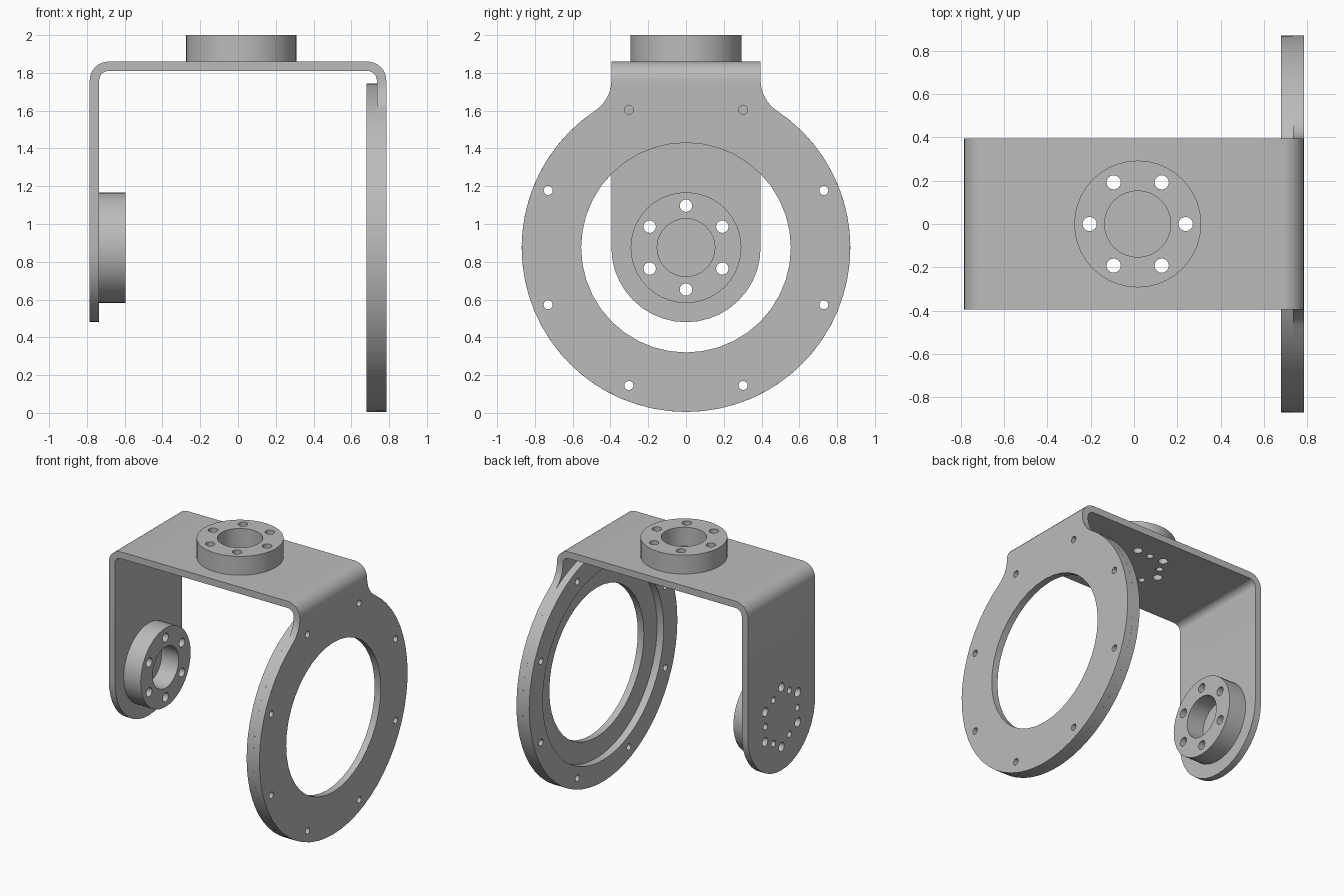
import bpy, bmesh
from math import sin, cos, pi, atan2, hypot, radians
from mathutils import Matrix, Vector

if "Cube" in bpy.data.objects:
    bpy.data.objects.remove(bpy.data.objects["Cube"])

HALF_X, HALF_Y, TOP, WALL = 0.785, 0.395, 1.86, 0.05
AXIS_Z, RING_R, BORE_R, RECESS_R, BOLT_R = 0.875, 0.87, 0.555, 0.71, 0.79
BEND = 0.10
JOIN_Z = TOP - BEND          # height where the bends meet the legs
HORN_X = 0.017               # centre of the top horn

metal = bpy.data.materials.new("grey metal")
metal.use_nodes = True
GREY = (0.5, 0.5, 0.5, 1)
metal.diffuse_color = GREY
metal.node_tree.nodes["Principled BSDF"].inputs["Base Color"].default_value = GREY


def arc(cx, cy, r, a0, a1, n):
    angles = [a0 + (a1 - a0) * i / n for i in range(n + 1)]
    return [(cx + r * cos(a), cy + r * sin(a)) for a in angles]


def prism(bm, points, push):
    """Extrude a closed outline of 3D points along a vector."""
    face = bm.faces.new([bm.verts.new(p) for p in points])
    out = bmesh.ops.extrude_face_region(bm, geom=[face], use_keep_orig=True)
    verts = [g for g in out["geom"] if isinstance(g, bmesh.types.BMVert)]
    bmesh.ops.translate(bm, verts=verts, vec=push)


def cylinder(bm, centre, axis, r, depth, segments):
    turn = Matrix.Rotation(pi / 2, 4, 'Y') if axis == 'X' else Matrix()
    bmesh.ops.create_cone(bm, cap_ends=True, segments=segments, radius1=r, radius2=r,
                          depth=depth, matrix=Matrix.Translation(centre) @ turn)


def bolt_circle(bm, centre, axis, radius, hole, count, start, depth):
    for i in range(count):
        a = start + 2 * pi * i / count
        u, v = radius * cos(a), radius * sin(a)
        offset = Vector((0, u, v)) if axis == 'X' else Vector((u, v, 0))
        cylinder(bm, Vector(centre) + offset, axis, hole, depth, 16)


def make(name, bm):
    bmesh.ops.recalc_face_normals(bm, faces=bm.faces)
    mesh = bpy.data.meshes.new(name)
    bm.to_mesh(mesh)
    bm.free()
    mesh.materials.append(metal)
    obj = bpy.data.objects.new(name, mesh)
    bpy.context.collection.objects.link(obj)
    return obj


def cut(obj, bm):
    """Drill the cutter volumes out of an object and smooth its curves."""
    cutter = make("cutter", bm)
    cutter.hide_render = True
    mod = obj.modifiers.new("holes", 'BOOLEAN')
    mod.operation, mod.solver, mod.object = 'DIFFERENCE', 'EXACT', cutter
    bpy.ops.object.select_all(action='DESELECT')
    obj.select_set(True)
    bpy.context.view_layer.objects.active = obj
    bpy.ops.object.modifier_apply(modifier=mod.name)
    bpy.data.objects.remove(cutter)
    bpy.ops.object.shade_smooth_by_angle(angle=radians(30))


# Bent bracket: top sheet with two rounded corners
bm = bmesh.new()
bx = HALF_X - BEND
outer = arc(bx, JOIN_Z, BEND, 0, pi / 2, 8) + arc(-bx, JOIN_Z, BEND, pi / 2, pi, 8)
inner = arc(bx, JOIN_Z, BEND - WALL, 0, pi / 2, 8) + arc(-bx, JOIN_Z, BEND - WALL, pi / 2, pi, 8)
prism(bm, [(x, -HALF_Y, z) for x, z in outer + inner[::-1]], (0, 2 * HALF_Y, 0))

# Right leg with a round end
leg = [(HALF_Y, JOIN_Z)] + arc(0, AXIS_Z, HALF_Y, 0, -pi, 20) + [(-HALF_Y, JOIN_Z)]
prism(bm, [(-HALF_X, y, z) for y, z in leg], (WALL, 0, 0))

# Left ring plate, with a neck blended into the bracket by concave fillets
rise = JOIN_Z - AXIS_Z
fillet = (HALF_Y ** 2 + rise ** 2 - RING_R ** 2) / (2 * (RING_R - HALF_Y))
tangent = atan2(rise, HALF_Y + fillet)
neck = arc(HALF_Y + fillet, JOIN_Z, fillet, pi, pi + tangent, 8)
plate = neck + arc(0, AXIS_Z, RING_R, tangent, -pi - tangent, 48)[1:-1]
plate += [(-y, z) for y, z in reversed(neck)]
prism(bm, [(HALF_X - WALL, y, z) for y, z in plate], (WALL, 0, 0))

# Weld the three pieces into one sheet
seams = [f for f in bm.faces if all(abs(v.co.z - JOIN_Z) < 1e-4 for v in f.verts)]
bmesh.ops.delete(bm, geom=seams, context='FACES')
bmesh.ops.remove_doubles(bm, verts=bm.verts, dist=1e-4)
bracket = make("bracket", bm)

# Holes in the bracket: ring bore, ring bolts, horn bolts and small spare holes
ring_centre = (HALF_X - WALL, 0, AXIS_Z)
leg_centre = (-HALF_X + WALL / 2, 0, AXIS_Z)
top_centre = (HORN_X, 0, TOP - WALL / 2)
bm = bmesh.new()
cylinder(bm, ring_centre, 'X', BORE_R, 0.3, 40)
bolt_circle(bm, ring_centre, 'X', BOLT_R, 0.024, 8, pi / 8, 0.3)
for centre, axis, start in ((leg_centre, 'X', pi / 6), (top_centre, 'Z', 0)):
    bolt_circle(bm, centre, axis, 0.222, 0.033, 6, start, 0.1)
    bolt_circle(bm, centre, axis, 0.187, 0.024, 6, start + pi / 6, 0.1)
cut(bracket, bm)

# Raised rim on the inner side of the ring plate
rim_depth = 0.055
rim_centre = (HALF_X - WALL - rim_depth / 2, 0, AXIS_Z)
bm = bmesh.new()
cylinder(bm, rim_centre, 'X', RING_R, rim_depth, 64)
rim = make("ring_rim", bm)
bm = bmesh.new()
cylinder(bm, rim_centre, 'X', RECESS_R, 0.2, 64)
bolt_circle(bm, rim_centre, 'X', BOLT_R, 0.024, 8, pi / 8, 0.2)
cut(rim, bm)

# Round mounting horns, one on the leg and one on the top
horn_depth = 2 - TOP
for name, centre, axis, start in (
        ("leg_horn", (-HALF_X + WALL + horn_depth / 2, 0, AXIS_Z), 'X', pi / 6),
        ("top_horn", (HORN_X, 0, TOP + horn_depth / 2), 'Z', 0)):
    bm = bmesh.new()
    cylinder(bm, centre, axis, 0.293, horn_depth, 40)
    horn = make(name, bm)
    bm = bmesh.new()
    cylinder(bm, centre, axis, 0.153, 0.3, 32)
    bolt_circle(bm, centre, axis, 0.222, 0.033, 6, start, 0.3)
    cut(horn, bm)
